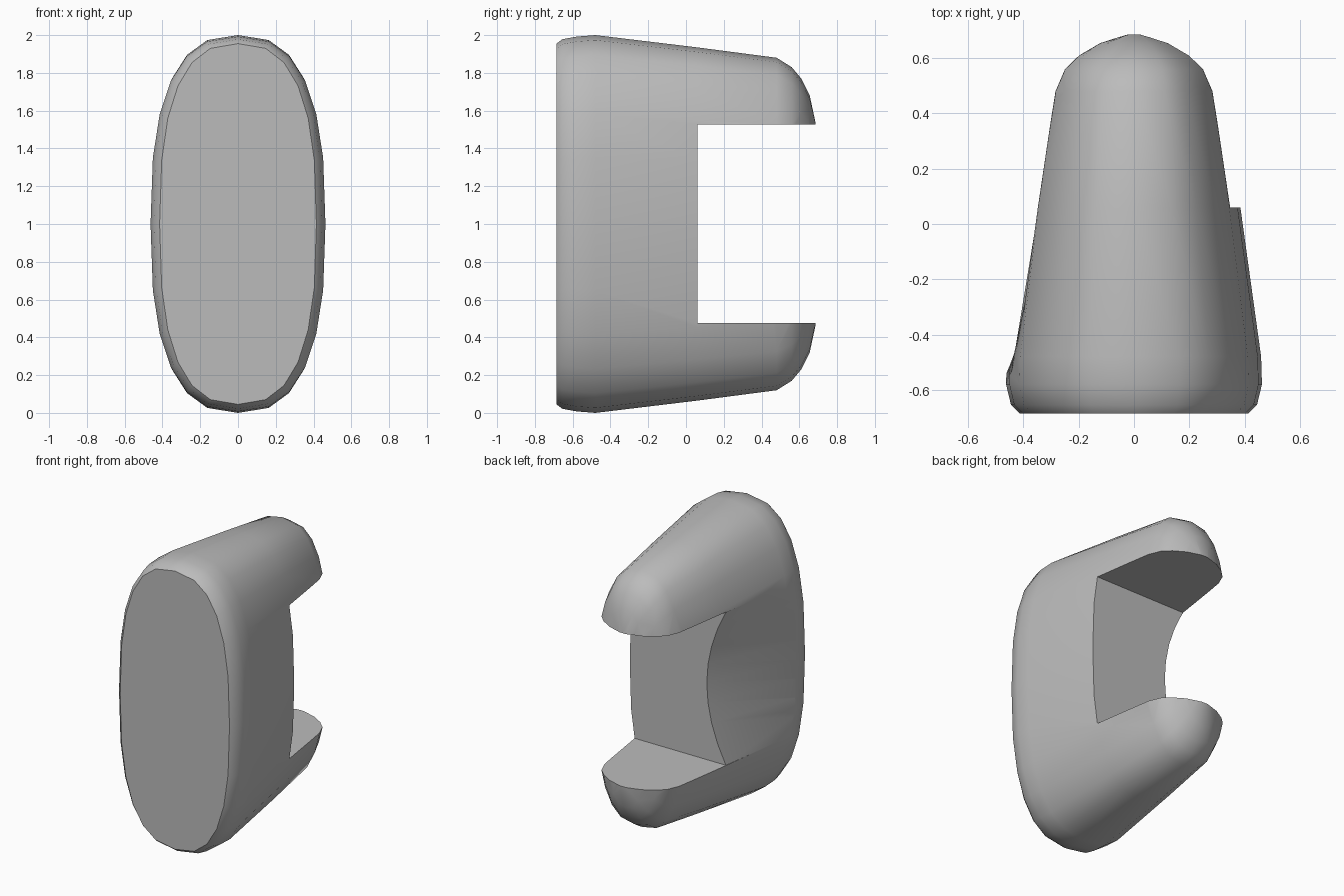
import bpy, bmesh, math

if "Cube" in bpy.data.objects:
    bpy.data.objects.remove(bpy.data.objects["Cube"], do_unlink=True)

grey = bpy.data.materials.new("plain_grey")
grey.use_nodes = True
colour = (0.5, 0.5, 0.5, 1)
grey.diffuse_color = colour
grey.node_tree.nodes["Principled BSDF"].inputs["Base Color"].default_value = colour


def loft(name, rings):
    """Skin a list of equal-length closed rings and cap both ends."""
    bm = bmesh.new()
    loops = [[bm.verts.new(p) for p in ring] for ring in rings]
    n = len(loops[0])
    for a, b in zip(loops, loops[1:]):
        for i in range(n):
            j = (i + 1) % n
            bm.faces.new((a[i], a[j], b[j], b[i]))
    bm.faces.new(loops[0])
    bm.faces.new(loops[-1])
    bmesh.ops.recalc_face_normals(bm, faces=bm.faces)
    mesh = bpy.data.meshes.new(name)
    bm.to_mesh(mesh)
    bm.free()
    obj = bpy.data.objects.new(name, mesh)
    bpy.context.collection.objects.link(obj)
    mesh.materials.append(grey)
    return obj


def oval(y, half_width, half_height, sides=24, power=2.6):
    """Squarish oval section standing across the y axis."""
    ring = []
    for i in range(sides):
        t = 2 * math.pi * i / sides
        c, s = math.cos(t), math.sin(t)
        x = math.copysign(abs(c) ** (2 / power), c) * half_width
        z = math.copysign(abs(s) ** (2 / power), s) * half_height
        ring.append((x, y, 1 + z))
    return ring


def scoop_section(y, edge_x, middle_x, half_height=0.525, steps=8):
    """Curved section of the side groove, open toward -x."""
    ring = [(-1, y, 1 + half_height), (-1, y, 1 - half_height)]
    for i in range(steps + 1):
        u = 2 * i / steps - 1
        ring.append((middle_x + (edge_x - middle_x) * u * u, y, 1 + u * half_height))
    return ring


# Tapered body: y, half width, half height
sections = [
    (-0.685, 0.415, 0.955), (-0.655, 0.445, 0.978), (-0.58, 0.463, 0.992),
    (-0.48, 0.46, 1.0), (0.06, 0.385, 0.935), (0.48, 0.32, 0.88),
    (0.56, 0.29, 0.83), (0.61, 0.24, 0.77), (0.655, 0.16, 0.68),
    (0.685, 0.07, 0.54),
]
body = loft("clip_body", [oval(*s) for s in sections])

# Cutters: square notch between the prongs, and the groove on the right side
notch = loft("notch_cutter", [
    [(x, y, z) for x, z in ((-1, 0.475), (1, 0.475), (1, 1.528), (-1, 1.528))]
    for y in (0.06, 1)])
groove = loft("groove_cutter", [
    scoop_section(-0.56, -0.435, -0.47), scoop_section(0.06, -0.345, -0.2),
    scoop_section(0.1, -0.34, -0.185)])

bpy.context.view_layer.objects.active = body
for cutter in (notch, groove):
    cut = body.modifiers.new(cutter.name, "BOOLEAN")
    cut.operation = "DIFFERENCE"
    cut.solver = "EXACT"
    cut.object = cutter
    bpy.ops.object.modifier_apply(modifier=cut.name)
for cutter in (notch, groove):
    bpy.data.objects.remove(cutter, do_unlink=True)

# Smooth skin with crisp cut edges
bpy.ops.object.select_all(action="DESELECT")
body.select_set(True)
bpy.ops.object.shade_smooth_by_angle(angle=math.radians(40))
